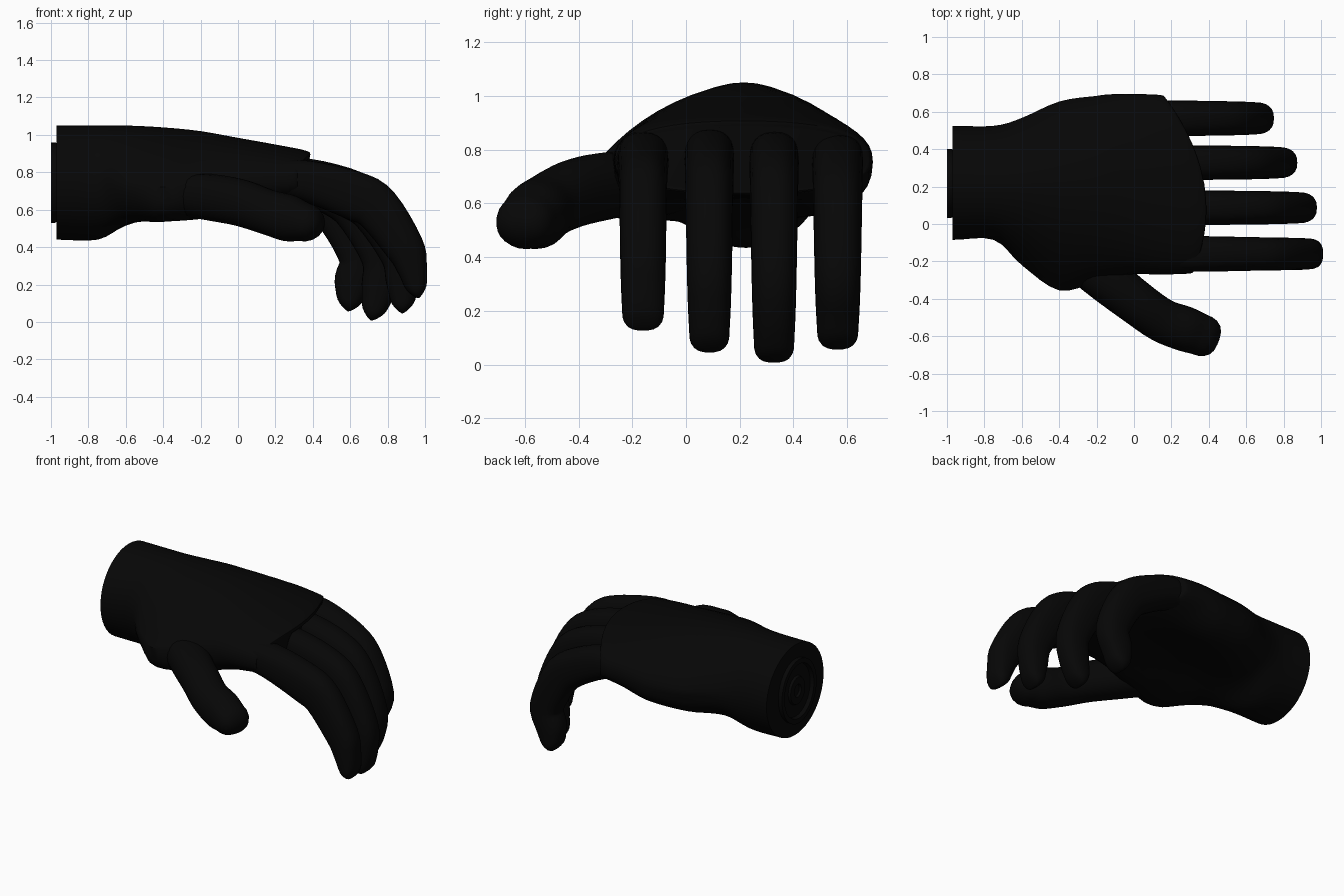
import bpy, bmesh, math
from mathutils import Vector

if "Cube" in bpy.data.objects:
    bpy.data.objects.remove(bpy.data.objects["Cube"])

mat = bpy.data.materials.new("matte_black")
mat.diffuse_color = (0.002, 0.002, 0.002, 1)
mat.use_nodes = True
mat.node_tree.nodes["Principled BSDF"].inputs["Base Color"].default_value = mat.diffuse_color


def finish(name, bm, angle=40):
    bmesh.ops.recalc_face_normals(bm, faces=bm.faces[:])
    me = bpy.data.meshes.new(name)
    bm.to_mesh(me)
    bm.free()
    ob = bpy.data.objects.new(name, me)
    bpy.context.collection.objects.link(ob)
    me.materials.append(mat)
    bpy.ops.object.select_all(action='DESELECT')
    ob.select_set(True)
    bpy.context.view_layer.objects.active = ob
    bpy.ops.object.shade_smooth_by_angle(angle=math.radians(angle))
    return ob


def skin(name, rings, angle=40):
    """Bridge equal-sized rings of points and cap both ends."""
    bm = bmesh.new()
    vs = [[bm.verts.new(p) for p in r] for r in rings]
    n = len(vs[0])
    for a, b in zip(vs, vs[1:]):
        for i in range(n):
            j = (i + 1) % n
            bm.faces.new((a[i], a[j], b[j], b[i]))
    bm.faces.new(vs[0])
    bm.faces.new(vs[-1])
    return finish(name, bm, angle)


def spline(keys, steps):
    """Catmull-Rom through tuples of any length."""
    ks = [Vector(k) for k in keys]
    ks = [ks[0] * 2 - ks[1]] + ks + [ks[-1] * 2 - ks[-2]]
    out = []
    for a, b, c, d in zip(ks, ks[1:], ks[2:], ks[3:]):
        for s in range(steps):
            t = s / steps
            out.append(b + (c - a) * (t / 2) + (2 * a - 5 * b + 4 * c - d) * (t * t / 2)
                       + (3 * b - a - 3 * c + d) * (t ** 3 / 2))
    return out + [ks[-2]]


def spow(v, e):
    return math.copysign(abs(v) ** e, v)


def digit(name, keys, tip, wedge, side=None, n=24, e=0.82):
    """Tube through (x, y, z, half width, half depth), closed by a tip of given length."""
    pts = spline(keys, 4)
    rings = []
    for i, p in enumerate(pts):
        q0, q1 = pts[max(i - 1, 0)], pts[min(i + 1, len(pts) - 1)]
        t = Vector((q1 - q0)[:3]).normalized()
        s = side or Vector((0, 0, 1)).cross(t).normalized()
        rings.append((Vector(p[:3]), s, t.cross(s).normalized(), p[3], p[4]))
    # tip: stays wide, narrows in depth
    c, s, u, w, d = rings[-1]
    for k in (0.3, 0.55, 0.78, 0.92, 0.99):
        fw = (1 - k ** 2.6) ** (1 / 2.6)
        fd = (1 - k ** wedge) ** (1 / wedge)
        rings.append((c + t * k * tip, s, u, w * fw, d * fd))
    return skin(name, [[c + s * w * spow(math.cos(a), e) + u * d * spow(math.sin(a), e)
                        for a in (2 * math.pi * i / n for i in range(n))]
                       for c, s, u, w, d in rings])


# Palm and wrist: x, y min, y max, widest height, top, bottom, hollow, roof exponent
palm_keys = [
    (-0.97, -0.085, 0.525, 0.745, 1.05, 0.44, 0.0, 1.0),
    (-0.75, -0.085, 0.525, 0.745, 1.05, 0.44, 0.0, 1.0),
    (-0.60, -0.22, 0.565, 0.73, 1.05, 0.495, 0.02, 1.45),
    (-0.40, -0.355, 0.65, 0.72, 1.04, 0.49, 0.08, 1.55),
    (-0.20, -0.31, 0.685, 0.73, 1.02, 0.50, 0.11, 1.3),
    (0.00, -0.27, 0.695, 0.75, 0.985, 0.54, 0.08, 1.05),
    (0.20, -0.27, 0.695, 0.76, 0.95, 0.59, 0.03, 0.9),
    (0.37, -0.265, 0.69, 0.76, 0.915, 0.63, 0.0, 0.8),
    (0.385, -0.25, 0.67, 0.76, 0.885, 0.65, 0.0, 0.8)]
rings = []
for x, y0, y1, zc, top, bot, hollow, roof in spline(palm_keys, 4):
    ring = []
    w = max(0.0, min(1.0, (x + 0.2) / 0.5))
    pad = max(0.0, min(1.0, 2 - abs(x + 0.25) / 0.2))
    yc, hw = (y0 + y1) / 2, (y1 - y0) / 2
    for i in range(48):
        a = 2 * math.pi * i / 48
        ca, sa = math.cos(a), math.sin(a)
        y = yc + hw * spow(ca, 1 - 0.15 * w)
        if sa >= 0:
            z = zc + (top - zc) * sa ** roof
            y += (0.215 - yc) * sa
        else:
            # fuller thumb pad on the thumb side
            e = 1 - 0.22 * w - (0.5 * pad * (1 - 0.6 * w) if ca < 0 else 0.15 * pad)
            z = zc - (zc - bot) * abs(sa) ** e + hollow * sa ** 6
        # knuckle line sweeps back toward the outer fingers
        ring.append((x - 0.62 * w * (y - 0.08) ** 2, y, z))
    rings.append(ring)
skin("palm_and_wrist", rings)

# Four fingers: y position, then (x, z, half width, half depth) along each one
fingers = {
    "index_finger": (-0.16, [(0.15, .77, .092, .09), (0.36, .755, .095, .11), (0.62, .675, .09, .13),
                             (0.745, .605, .088, .125), (0.89, .40, .085, .105), (0.93, .29, .082, .082),
                             (0.95, .20, .078, .062)]),
    "middle_finger": (0.087, [(0.15, .78, .09, .09), (0.36, .765, .092, .11), (0.61, .68, .09, .13),
                              (0.735, .585, .088, .125), (0.865, .36, .084, .105), (0.88, .22, .08, .09),
                              (0.88, .12, .075, .068)]),
    "ring_finger": (0.328, [(0.12, .77, .09, .09), (0.32, .755, .092, .11), (0.55, .67, .09, .125),
                            (0.66, .56, .088, .122), (0.765, .34, .084, .105), (0.755, .19, .08, .095),
                            (0.73, .08, .075, .07)]),
    "little_finger": (0.565, [(0.03, .76, .09, .09), (0.22, .75, .095, .105), (0.45, .645, .092, .12),
                              (0.555, .54, .09, .118), (0.645, .34, .086, .105), (0.615, .22, .082, .1),
                              (0.60, .13, .077, .075)])}
for name, (y, keys) in fingers.items():
    digit(name, [(x, y, z, w, d) for x, z, w, d in keys], 0.075, 1.35, Vector((0, 1, 0)))

# Thumb
digit("thumb", [(-0.32, -0.15, 0.68, .13, .11), (-0.14, -0.30, 0.665, .125, .125),
                (0.02, -0.425, 0.635, .118, .125), (0.15, -0.515, 0.59, .117, .12),
                (0.27, -0.56, 0.555, .12, .125), (0.35, -0.59, 0.535, .112, .105)],
      0.11, 2.0, e=0.92)

# Wrist connector: stepped disc with a recessed ring and a hub
profile = [(0.95, -0.95), (1.0, -0.98), (1.0, -1.0), (0.85, -1.0), (0.82, -0.975),
           (0.45, -0.975), (0.42, -0.99), (0.2, -0.99), (0.18, -0.975)]
skin("wrist_connector",
     [[(x, 0.217 + 0.185 * r * math.cos(a), 0.745 + 0.215 * r * math.sin(a))
       for a in (2 * math.pi * i / 32 for i in range(32))] for r, x in profile], 25)
